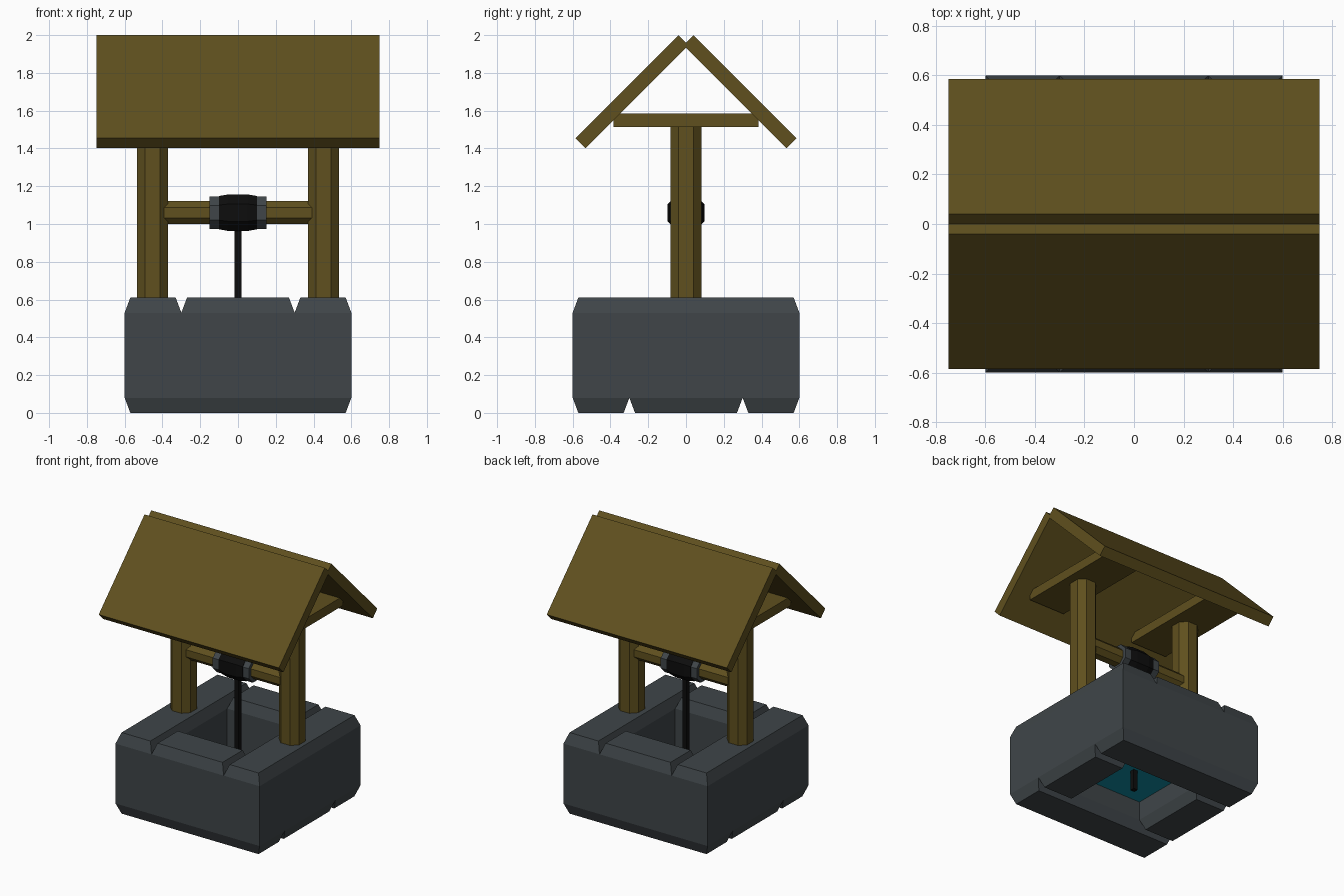
import bpy, bmesh, math
from mathutils import Matrix, Vector

if "Cube" in bpy.data.objects:
    bpy.data.objects.remove(bpy.data.objects["Cube"])


def material(name, rgb):
    m = bpy.data.materials.new(name)
    m.diffuse_color = (*rgb, 1)
    m.use_nodes = True
    m.node_tree.nodes["Principled BSDF"].inputs["Base Color"].default_value = m.diffuse_color
    return m


STONE = material("stone", (0.05, 0.06, 0.066))
WOOD = material("wood", (0.115, 0.08, 0.013))
ROPE = material("dark_rope", (0.004, 0.004, 0.004))
WATER = material("water", (0.005, 0.26, 0.36))


def finish(name, bm, mat):
    bmesh.ops.remove_doubles(bm, verts=bm.verts, dist=1e-4)
    bmesh.ops.recalc_face_normals(bm, faces=bm.faces)
    me = bpy.data.meshes.new(name)
    bm.to_mesh(me)
    bm.free()
    me.materials.append(mat)
    ob = bpy.data.objects.new(name, me)
    bpy.context.collection.objects.link(ob)
    return ob


def box(name, size, loc, mat, tilt=0):
    bm = bmesh.new()
    bmesh.ops.create_cube(bm, size=1, matrix=Matrix.Translation(loc)
                          @ Matrix.Rotation(tilt, 4, 'X')
                          @ Matrix.Diagonal((*size, 1)))
    return finish(name, bm, mat)


def prism(name, sections, loc, mat, along_x=False):
    """Eight-sided bar; sections are (position, half width, half flat)."""
    bm = bmesh.new()
    rings = []
    for t, h, f in sections:
        pts = [(h, -f), (h, f), (f, h), (-f, h), (-h, f), (-h, -f), (-f, -h), (f, -h)]
        rings.append([bm.verts.new(Vector((t, a, b) if along_x else (a, b, t)) + Vector(loc))
                      for a, b in pts])
    for r0, r1 in zip(rings, rings[1:]):
        for i in range(8):
            j = (i + 1) % 8
            bm.faces.new((r0[i], r0[j], r1[j], r1[i]))
    bm.faces.new(rings[0])
    bm.faces.new(rings[-1])
    return finish(name, bm, mat)


# Stone wall: square ring of walls, capped by bevelled blocks above and below
bm = bmesh.new()
OUT, INN, LOW, HIGH, TOP = 0.6, 0.3, 0.08, 0.53, 0.61


def quad(*pts):
    bm.faces.new([bm.verts.new(p) for p in pts])


def cap(x0, x1, y0, y1, z0, z1, c=0.03):
    base = [(x0, y0, z0), (x1, y0, z0), (x1, y1, z0), (x0, y1, z0)]
    tip = [(x0 + c, y0 + c, z1), (x1 - c, y0 + c, z1), (x1 - c, y1 - c, z1), (x0 + c, y1 - c, z1)]
    quad(*(tip if z1 > z0 else tip[::-1]))
    for i in range(4):
        j = (i + 1) % 4
        side = (base[i], base[j], tip[j], tip[i])
        quad(*(side if z1 > z0 else side[::-1]))


for r, flip in ((OUT, False), (INN, True)):
    ring = [(-r, -r), (r, -r), (r, r), (-r, r)]
    for i in range(4):
        a, b = ring[i], ring[(i + 1) % 4]
        q = ((*a, LOW), (*b, LOW), (*b, HIGH), (*a, HIGH))
        quad(*(q[::-1] if flip else q))
for a, b in ((-OUT, -INN), (INN, OUT)):
    cap(a, b, -OUT, OUT, HIGH, TOP)
    cap(-INN, INN, a, b, HIGH, TOP)
    cap(-OUT, OUT, a, b, LOW, 0)
    cap(a, b, -INN, INN, LOW, 0)
finish("stone_wall", bm, STONE)

# Water surface
bm = bmesh.new()
bmesh.ops.create_grid(bm, x_segments=1, y_segments=1, size=INN,
                      matrix=Matrix.Translation((0, 0, 0.22)))
finish("water", bm, WATER)

# Posts, cross beams and roof slabs
for side, s in (("left", -1), ("right", 1)):
    prism(side + "_post", [(0.5, 0.083, 0.039), (1.53, 0.083, 0.039)], (s * 0.453, 0, 0), WOOD)
    box(side + "_cross_beam", (0.3, 0.77, 0.07), (s * 0.453, 0, 1.549), WOOD)
for side, s in (("front", -1), ("back", 1)):
    box(side + "_roof_slab", (1.5, 0.771, 0.075), (0, s * 0.286, 1.701), WOOD, -s * math.pi / 4)

# Winding axle, drum, coiled rope and hanging rope
AXLE = (0, 0, 1.06)
prism("axle", [(-0.45, 0.061, 0.027), (0.45, 0.061, 0.027)], AXLE, WOOD, True)
prism("drum", [(-0.15, 0.086, 0.038), (0.15, 0.086, 0.038)], AXLE, STONE, True)
prism("rope_coil", [(-0.1, 0.088, 0.04), (-0.05, 0.097, 0.046),
                    (0.05, 0.097, 0.046), (0.1, 0.088, 0.04)], AXLE, ROPE, True)
box("hanging_rope", (0.036, 0.036, 0.93), (0, 0, 0.535), ROPE)
